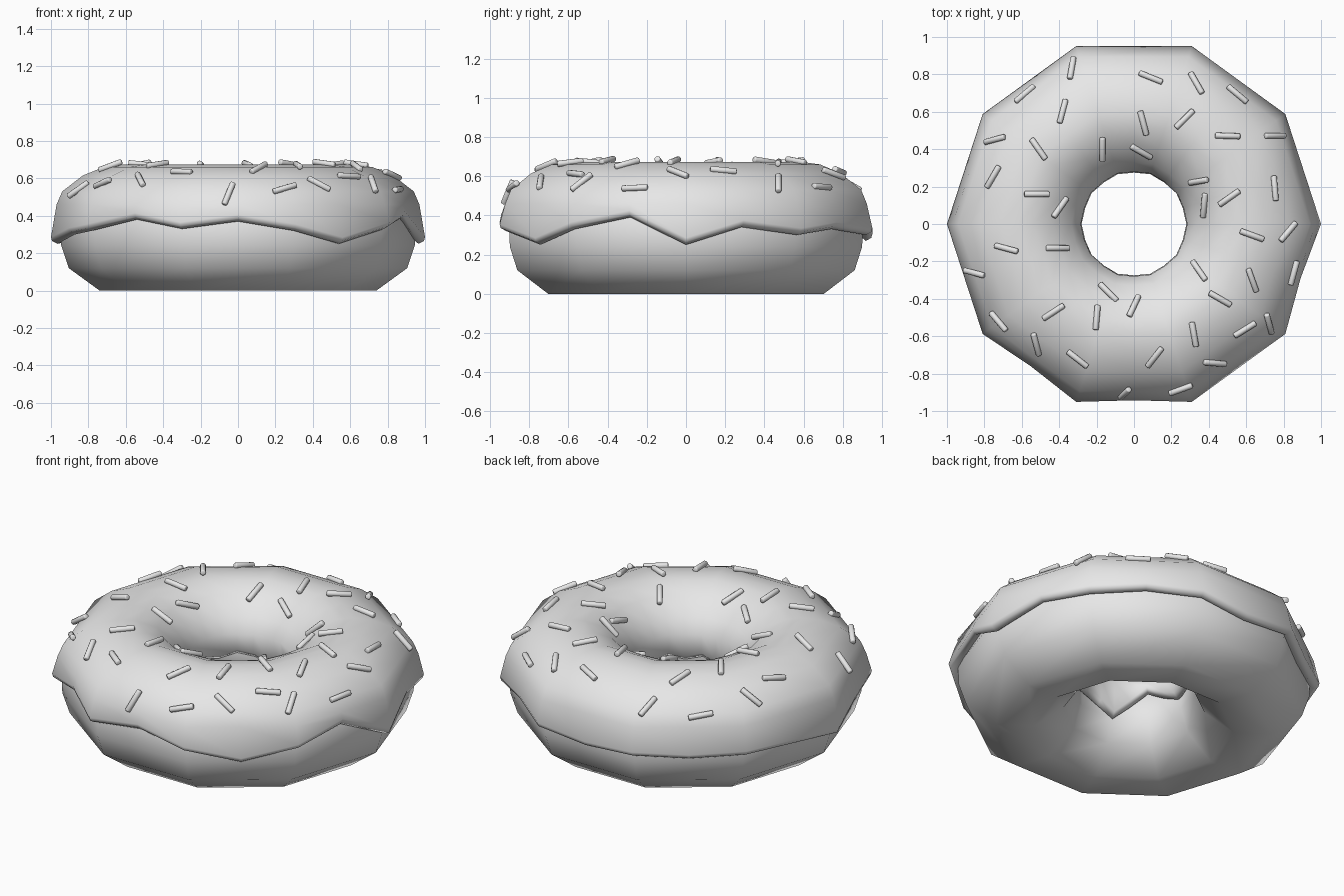
import bpy
import bmesh
from math import cos, sin, pi, radians
from mathutils import Vector, Matrix
from mathutils.bvhtree import BVHTree

if "Cube" in bpy.data.objects:
    bpy.data.objects.remove(bpy.data.objects["Cube"], do_unlink=True)

grey = bpy.data.materials.new("plain_grey")
grey.use_nodes = True
grey.diffuse_color = (0.8, 0.8, 0.8, 1)
grey.node_tree.nodes["Principled BSDF"].inputs["Base Color"].default_value = (0.8, 0.8, 0.8, 1)


def add_object(name, mesh):
    obj = bpy.data.objects.new(name, mesh)
    bpy.context.collection.objects.link(obj)
    return obj


def finish_mesh(bm, name):
    bmesh.ops.recalc_face_normals(bm, faces=bm.faces)
    for face in bm.faces:
        face.smooth = True
    mesh = bpy.data.meshes.new(name)
    bm.to_mesh(mesh)
    mesh.materials.append(grey)
    return mesh


def ring_body(name, sections):
    """Join closed (x, y, z) sections around the z axis into a ring."""
    bm = bmesh.new()
    loops = [[bm.verts.new(p) for p in section] for section in sections]
    count = len(loops[0])
    for i, loop in enumerate(loops):
        following = loops[(i + 1) % len(loops)]
        for j in range(count):
            k = (j + 1) % count
            bm.faces.new((loop[j], loop[k], following[k], following[j]))
    mesh = finish_mesh(bm, name)
    tree = BVHTree.FromBMesh(bm)
    bm.free()
    add_object(name, mesh)
    return tree


def turn(profile, angle):
    return [(r * cos(angle), r * sin(angle), z) for r, z in profile]


# Dough: ten-sided ring with a flat base
dough_profile = [(0.54, 0), (0.74, 0), (0.905, 0.12), (0.945, 0.24), (0.95, 0.36),
                 (0.89, 0.5), (0.75, 0.6), (0.54, 0.6), (0.4, 0.5), (0.33, 0.38),
                 (0.33, 0.25), (0.38, 0.12)]
ring_body("dough", [turn(dough_profile, i * pi / 5) for i in range(10)])

# Icing: follows the dough, with an uneven lip outside and in the hole
outer_lip = [25, 34, 30, 33, 30, 27, 29, 27, 29, 27, 25, 30, 32, 38, 33, 37, 32, 25, 33, 39]
inner_lip = [32, 34, 40, 36, 30, 28, 31, 33, 30, 32, 30, 34, 39, 31, 23, 28, 31, 29, 32, 30]
crown = [(0.285, 0.45), (0.335, 0.53), (0.43, 0.62), (0.54, 0.664), (0.62, 0.673),
         (0.72, 0.66), (0.83, 0.615), (0.94, 0.53), (0.97, 0.46)]


def icing_section(i):
    low_in, low_out = inner_lip[i] / 100, outer_lip[i] / 100
    bulge = min(1.0, 1 - (low_out - 0.34) * 0.3)
    profile = [(0.37, low_in + 0.06), (0.31, low_in), (0.28, low_in + 0.03)]
    profile += crown
    profile += [(bulge, low_out + 0.035), (bulge - 0.006, low_out + 0.015),
                (0.965, low_out), (0.89, low_out + 0.06)]
    if i % 2:
        # odd sections sit on the middle of each straight side
        profile = [(r * (cos(pi / 10) if r > 0.5 else 0.98), z) for r, z in profile]
    return turn(profile, i * pi / 10)


icing_tree = ring_body("icing", [icing_section(i) for i in range(20)])

# Sprinkle shape: short rod with softened ends, lying along x
bm = bmesh.new()
bmesh.ops.create_cone(bm, cap_ends=True, segments=10, radius1=0.016, radius2=0.016,
                      depth=0.135, matrix=Matrix.Rotation(pi / 2, 4, "Y"))
rims = [e for e in bm.edges if abs(e.verts[0].co.x - e.verts[1].co.x) < 0.01]
bmesh.ops.bevel(bm, geom=rims, offset=0.006, segments=2, profile=0.5, affect="EDGES")
sprinkle_mesh = finish_mesh(bm, "sprinkle")
bm.free()

# Sprinkle spots: x and y in hundredths, heading in degrees
spots = [
    (-33, 83, 80), (-58, 69, 40), (-38, 60, 75), (-74, 45, 15), (-51, 40, 125),
    (-17, 40, 90), (9, 78, 158), (5, 54, 105), (33, 75, 120), (55, 69, 140),
    (27, 56, 45), (50, 47, 178), (75, 47, 0), (4, 39, 150), (35, 23, 10),
    (51, 14, 35), (38, 10, 85), (75, 19, 95), (-75, 25, 60), (-52, 16, 0),
    (-40, 9, 55), (-68, -13, 165), (-41, -13, 0), (-85, -26, 165), (-72, -52, 130),
    (-52, -64, 105), (-43, -47, 33), (-20, -50, 85), (-14, -37, 135), (0, -44, 65),
    (-30, -72, 142), (11, -71, 52), (-5, -90, 45), (25, -88, 20), (43, -74, 175),
    (32, -59, 100), (59, -56, 32), (72, -53, 105), (46, -40, 150), (35, -25, 125),
    (63, -6, 160), (82, -4, 50), (63, -30, 110), (85, -26, 75)]

# Drop each sprinkle on the icing and lay it along the slope
for number, (x, y, heading) in enumerate(spots, 1):
    hit, normal, _, _ = icing_tree.ray_cast(Vector((x / 100, y / 100, 2)), Vector((0, 0, -1)))
    if hit is None:
        continue
    if normal.z < 0:
        normal = -normal
    flat = Vector((cos(radians(heading)), sin(radians(heading)), 0))
    along = flat.copy()
    along.z = -flat.dot(normal) / max(normal.z, 0.2)
    along.normalize()
    side = normal.cross(along).normalized()
    up = along.cross(side)
    place = Matrix((along, side, up)).transposed().to_4x4()
    place.translation = hit + normal * 0.008
    add_object("sprinkle_%d" % number, sprinkle_mesh).matrix_world = place
